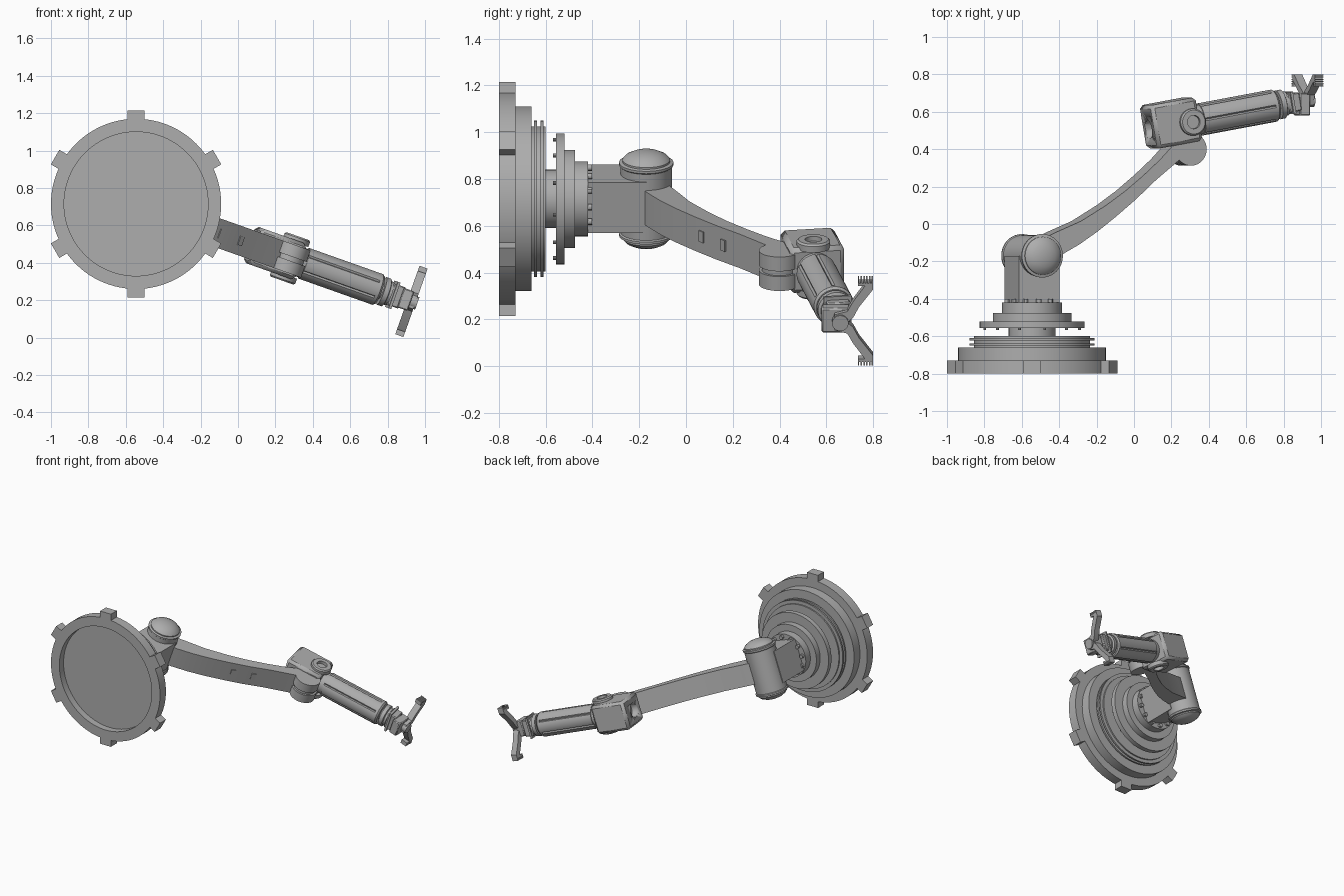
import bpy, bmesh, math
from mathutils import Matrix, Vector

if "Cube" in bpy.data.objects:
    bpy.data.objects.remove(bpy.data.objects["Cube"])

GREY = (0.42, 0.42, 0.42, 1)
mat = bpy.data.materials.new("machine grey")
mat.use_nodes = True
mat.diffuse_color = GREY
mat.node_tree.nodes["Principled BSDF"].inputs["Base Color"].default_value = GREY


def T(x, y, z):
    return Matrix.Translation((x, y, z))


def R(deg, axis):
    return Matrix.Rotation(math.radians(deg), 4, axis)


# Frames: base axis along +y, arm turned about that axis, forearm and hand
MOUNT = T(-0.545, 0, 0.715)
BASE = MOUNT @ R(-90, 'X')
ARM = MOUNT @ R(19.5, 'Y')
FORE = ARM @ T(0.873, 0.545, 0) @ R(10, 'Z')
ALONG = FORE @ R(90, 'Y')
HAND = ARM @ T(1.55, 0, 0)


def finish(name, bm, matrix, bevel=0):
    bmesh.ops.remove_doubles(bm, verts=bm.verts, dist=1e-5)
    bm.transform(matrix)
    bmesh.ops.recalc_face_normals(bm, faces=bm.faces)
    me = bpy.data.meshes.new(name)
    bm.to_mesh(me)
    bm.free()
    me.materials.append(mat)
    ob = bpy.data.objects.new(name, me)
    bpy.context.collection.objects.link(ob)
    if bevel:
        mod = ob.modifiers.new("bevel", 'BEVEL')
        mod.width = bevel
        mod.segments = 1
    bpy.ops.object.select_all(action='DESELECT')
    ob.select_set(True)
    bpy.context.view_layer.objects.active = ob
    bpy.ops.object.shade_smooth_by_angle(angle=math.radians(30))
    return ob


def lathe(name, profile, matrix, steps=64):
    """Spin a (radius, height) profile about local z."""
    bm = bmesh.new()
    vs = [bm.verts.new((r, 0, h)) for r, h in profile]
    es = [bm.edges.new(p) for p in zip(vs, vs[1:])]
    bmesh.ops.spin(bm, geom=vs + es, axis=(0, 0, 1), cent=(0, 0, 0),
                   angle=math.tau, steps=steps)
    return finish(name, bm, matrix)


def disc(name, r, h0, h1, matrix, steps=64):
    return lathe(name, [(0, h0), (r, h0), (r, h1), (0, h1)], matrix, steps)


def box(name, size, matrix, bevel=0):
    bm = bmesh.new()
    bmesh.ops.create_cube(bm, size=1)
    bmesh.ops.scale(bm, vec=size, verts=bm.verts)
    return finish(name, bm, matrix, bevel)


def prism(name, outline, half, matrix):
    """Extrude an xy outline symmetrically along local z."""
    bm = bmesh.new()
    face = bm.faces.new([bm.verts.new((x, y, -half)) for x, y in outline])
    ext = bmesh.ops.extrude_face_region(bm, geom=[face])
    top = [v for v in ext["geom"] if isinstance(v, bmesh.types.BMVert)]
    bmesh.ops.translate(bm, vec=(0, 0, 2 * half), verts=top)
    return finish(name, bm, matrix)


def cut(ob, cutter):
    mod = ob.modifiers.new("cut", 'BOOLEAN')
    mod.operation = 'DIFFERENCE'
    mod.object = cutter
    cutter.hide_render = True
    cutter.hide_set(True)


# Mounting plate with a recessed front and six lugs
lathe("mounting_plate", [(0, -0.75), (0.385, -0.75), (0.385, -0.8), (0.455, -0.8),
                         (0.455, -0.73), (0.395, -0.73), (0.395, -0.66), (0, -0.66)], BASE, 96)
for i in range(6):
    box(f"lug_{i + 1}", (0.07, 0.09, 0.07), BASE @ R(30 + 60 * i, 'Z') @ T(0.465, 0, -0.765))

# Turntable: finned ring, neck and stepped hub
fins = [(0, -0.66), (0.31, -0.66)]
for h in (-0.65, -0.622):
    fins += [(0.31, h), (0.335, h), (0.335, h + 0.012), (0.31, h + 0.012)]
lathe("finned_ring", fins + [(0.31, -0.6), (0, -0.6)], BASE, 96)
disc("turntable_neck", 0.125, -0.6, -0.55, BASE)
lathe("stepped_hub", [(0, -0.555), (0.28, -0.555), (0.28, -0.52), (0.21, -0.52), (0.21, -0.475),
                      (0.16, -0.475), (0.16, -0.42), (0, -0.42)], BASE, 96)
for i in range(12):
    turn = BASE @ R(30 * i + 15, 'Z')
    disc(f"hub_bolt_{i + 1}", 0.014, -0.42, -0.402, turn @ T(0.138, 0, 0), 12)
    disc(f"flange_bolt_{i + 1}", 0.008, -0.568, -0.555, turn @ T(0.262, 0, 0), 10)

# Shoulder block and domed pivot
box("shoulder_block", (0.23, 0.25, 0.23), ARM @ T(0, -0.295, 0))
half = [(0.11, 0), (0.11, 0.15), (0.116, 0.155), (0.116, 0.166), (0.102, 0.17), (0.102, 0.178),
        (0.088, 0.193), (0.06, 0.207), (0.03, 0.214), (0, 0.216)]
lathe("shoulder_pivot", [(r, -h) for r, h in reversed(half)] + half[1:], ARM @ T(0, -0.17, 0))

# Curved upper arm
upper = [(0.03, -0.08), (0.107, -0.045), (0.25, 0.015), (0.393, 0.1), (0.5, 0.175),
         (0.605, 0.26), (0.7, 0.345), (0.80, 0.45)]
lower = [(0.06, -0.2), (0.14, -0.165), (0.24, -0.11), (0.345, -0.04), (0.45, 0.04),
         (0.56, 0.13), (0.67, 0.23), (0.83, 0.36)]
prism("upper_arm", upper + lower[::-1], 0.077, ARM)
for i, k in enumerate((4, 5)):
    a, b = Vector(lower[k]), Vector(lower[k + 1])
    d = b - a
    p = a.lerp(b, 0.3)
    box(f"arm_slot_plate_{i + 1}", (0.03, 0.012, 0.05),
        ARM @ T(p.x, p.y, 0) @ R(math.degrees(math.atan2(d.y, d.x)), 'Z'))

# Elbow: round knuckle with a groove, drilled block, ring bosses
lathe("elbow_knuckle", [(0, -0.077), (0.088, -0.077), (0.088, -0.012), (0.075, -0.012), (0.075, 0.012),
                        (0.088, 0.012), (0.088, 0.077), (0, 0.077)], ARM @ T(0.875, 0.4, 0))
block = box("elbow_block", (0.26, 0.235, 0.205), FORE @ T(-0.085, 0.01, 0), 0.018)
cut(block, disc("block_bore_cutter", 0.05, -0.3, -0.17, ALONG @ T(0, 0.0, 0)))
for side in (0, 180):
    lathe(f"elbow_boss_{'bottom' if side else 'top'}",
          [(0, 0.09), (0.072, 0.09), (0.072, 0.118), (0.064, 0.126), (0.036, 0.126),
           (0.036, 0.105), (0, 0.105)], FORE @ R(side, 'X'))

# Forearm tube with six long grooves and end collars
outline = []
for i in range(72):
    t = math.radians(5 * i)
    r = 0.079 if i % 12 == 0 else 0.087
    outline.append((r * math.cos(t), r * math.sin(t)))
prism("forearm_tube", outline, 0.205, ALONG @ T(0, 0, 0.285))
disc("forearm_collar_rear", 0.08, 0.0, 0.085, ALONG)
lathe("forearm_collar_front", [(0, 0.488), (0.087, 0.488), (0.087, 0.505), (0.078, 0.516), (0, 0.516)], ALONG)

# Wrist: neck, flange and square coupling
disc("wrist_neck", 0.045, 0.51, 0.6, ALONG)
lathe("wrist_flange", [(0, 0.528), (0.078, 0.528), (0.078, 0.555), (0.066, 0.56),
                       (0.066, 0.575), (0, 0.575)], ALONG)
box("wrist_coupling", (0.07, 0.1, 0.12), FORE @ T(0.605, 0, 0), 0.006)
box("wrist_plate", (0.014, 0.12, 0.15), FORE @ T(0.592, 0, 0))

# Hand and two mirrored toothed fingers
box("hand_block", (0.06, 0.12, 0.11), HAND @ T(-0.02, 0.64, 0), 0.006)
disc("hand_pivot", 0.035, -0.04, 0.045, HAND @ T(0, 0.66, 0) @ R(90, 'Y'), 32)
finger = [(0.63, 0.0), (0.635, 0.035), (0.69, 0.05), (0.715, 0.095), (0.765, 0.165),
          (0.735, 0.165), (0.735, 0.178), (0.8, 0.178), (0.8, 0.15), (0.74, 0.07),
          (0.715, 0.022), (0.69, 0.0)]
for side, label in ((1, "upper"), (-1, "lower")):
    # local x -> hand y, local y -> hand z, local z -> hand x
    frame = HAND @ Matrix(((0, 0, 1, 0), (1, 0, 0, 0), (0, side, 0, 0), (0, 0, 0, 1)))
    prism(f"{label}_finger", finger, 0.023, frame @ T(0, 0, 0.012))
    for i in range(6):
        box(f"{label}_finger_tooth_{i + 1}", (0.006, 0.02, 0.046),
            frame @ T(0.738 + 0.0118 * i, 0.184, 0.012))
